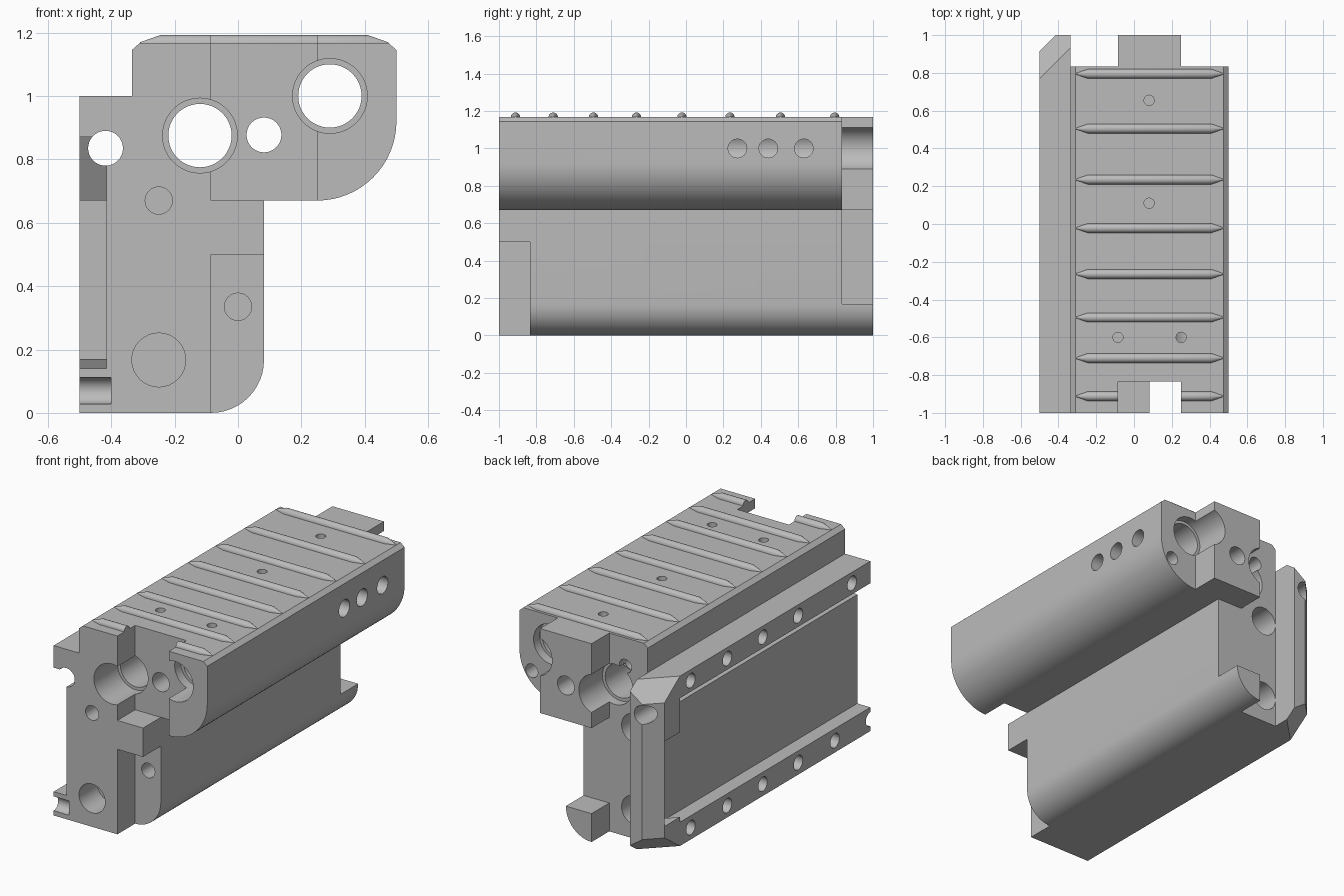
import bpy, bmesh, math
from mathutils import Vector

if "Cube" in bpy.data.objects:
    bpy.data.objects.remove(bpy.data.objects["Cube"], do_unlink=True)

grey = bpy.data.materials.new("plain_grey")
grey.use_nodes = True
grey.diffuse_color = (0.5, 0.5, 0.5, 1)
grey.node_tree.nodes["Principled BSDF"].inputs["Base Color"].default_value = (0.5, 0.5, 0.5, 1)

R = math.sqrt(0.5)
# Axis maps: two profile coordinates plus the extrusion coordinate
AXES = {
    "x": lambda a, b, t: (t, a, b),
    "y": lambda a, b, t: (a, t, b),
    "z": lambda a, b, t: (a, b, t),
    "corner": lambda a, b, t: ((t - a) * R, (t + a) * R, b),
}


def prism(name, points, lo, hi, axis):
    bm = bmesh.new()
    place = AXES[axis]
    face = bm.faces.new([bm.verts.new(place(a, b, lo)) for a, b in points])
    move = Vector(place(0, 0, hi)) - Vector(place(0, 0, lo))
    made = bmesh.ops.extrude_face_region(bm, geom=[face], use_keep_orig=True)
    new = [v for v in made["geom"] if isinstance(v, bmesh.types.BMVert)]
    bmesh.ops.translate(bm, vec=move, verts=new)
    bmesh.ops.recalc_face_normals(bm, faces=bm.faces)
    return finish(name, bm)


def finish(name, bm):
    mesh = bpy.data.meshes.new(name)
    bm.to_mesh(mesh)
    bm.free()
    mesh.materials.append(grey)
    obj = bpy.data.objects.new(name, mesh)
    bpy.context.collection.objects.link(obj)
    return obj


def arc(cx, cy, r, start, end, n):
    angles = [math.radians(start + (end - start) * i / n) for i in range(n + 1)]
    return [(cx + r * math.cos(t), cy + r * math.sin(t)) for t in angles]


def cut(cutter):
    cutter.hide_render = True
    mod = body.modifiers.new("cut", "BOOLEAN")
    mod.operation = "DIFFERENCE"
    mod.solver = "EXACT"
    mod.object = cutter
    bpy.context.view_layer.objects.active = body
    bpy.ops.object.modifier_apply(modifier=mod.name)
    bpy.data.objects.remove(cutter, do_unlink=True)


def cut_box(x0, x1, y0, y1, z0, z1):
    cut(prism("cutter", [(x0, y0), (x1, y0), (x1, y1), (x0, y1)], z0, z1, "z"))


def drill(a, b, r, lo, hi, axis, n=32):
    cut(prism("cutter", arc(a, b, r, 0, 360, n)[:-1], lo, hi, axis))


# Body: one long extrusion of the stepped, rounded outline
outline = [(-0.5, 0)] + arc(-0.085, 0.167, 0.167, -90, 0, 12)
outline += [(0.082, 0.67)] + arc(0.25, 0.92, 0.25, -90, 0, 16)
outline += [(0.5, 1.145), (0.475, 1.167), (-0.31, 1.167), (-0.335, 1.145), (-0.335, 1), (-0.5, 1)]
body = prism("body", outline, -1, 1, "y")

# Side channel between the rails, mitred at the back post
cut(prism("cutter", [(-0.7, -1.1), (-0.415, -1.1), (-0.415, 0.855), (-0.7, 0.57)], 0.14, 0.87, "z"))
cut_box(-0.6, -0.415, -1.2, 0.915, 0.17, 0.67)

# Back post: chamfered corner with sloped top and bottom
cut(prism("cutter", [(-0.6, 0.815), (-0.315, 1.1), (-0.6, 1.1)], -0.1, 1.1, "z"))
cut(prism("cutter", [(0.858, 1.04), (1.1, 0.798), (1.1, 1.04)], -1, 1, "corner"))
cut(prism("cutter", [(0.858, -0.04), (1.1, 0.202), (1.1, -0.04)], -1, 1, "corner"))

# Back end steps that leave the two tabs
cut_box(-0.335, -0.085, 0.835, 1.1, -0.1, 1.3)
cut_box(-0.1, 0.2, 0.835, 1.2, 0.167, 0.67)
cut_box(0.25, 0.6, 0.835, 1.1, 0.5, 1.3)

# Front end sockets
cut_box(-0.085, 0.25, -1.1, -0.835, 0.67, 1.3)
cut_box(-0.085, 0.2, -1.2, -0.835, -0.1, 0.5)

# Long bores, widened at both ends
for x, z in [(-0.12, 0.875), (0.29, 1.0)]:
    drill(x, z, 0.1, -1.3, 1.3, "y", 48)
    drill(x, z, 0.118, -1.2, -0.78, "y", 48)
    drill(x, z, 0.118, 0.78, 1.2, "y", 48)

# Through holes along the length
for x, z in [(0.082, 0.877), (-0.418, 0.835)]:
    drill(x, z, 0.055, -1.3, 1.3, "y")

# Blind holes in the front and back ends
for x, z, r in [(-0.25, 0.67, 0.043), (-0.25, 0.167, 0.085), (0, 0.335, 0.043)]:
    drill(x, z, r, -1.2, -0.65 if x == 0 else -0.83, "y")
for x, z, r in [(-0.25, 0.65, 0.085), (-0.25, 0.167, 0.085), (0.42, 0.81, 0.04), (-0.19, 1.0, 0.04)]:
    drill(x, z, r, 0.67, 0.9, "y")

# Cross holes along the side rails
for z, ys in [(0.935, (-0.83, -0.33, 0, 0.33, 0.67)), (0.07, (-1, -0.67, -0.33, 0, 0.33, 0.67))]:
    for y in ys:
        drill(y, z, 0.042, -0.6, -0.36 if z > 0.5 else -0.4, "x", 24)

# Round side holes and small top holes
for y in (0.275, 0.44, 0.63):
    drill(y, 1.0, 0.05, 0.3, 0.6, "x")
for x, y in [(0.08, 0.655), (0.08, 0.11), (-0.085, -0.6), (0.25, -0.6)]:
    drill(x, y, 0.027, 1.07, 1.3, "z", 24)


def ridge(name, y, stations):
    # Round bar on the top face; stations are (x, radius)
    bm = bmesh.new()
    rings = []
    for x, r in stations:
        rings.append([bm.verts.new((x, a, b)) for a, b in arc(y, 1.167, r, 0, 180, 12)])
    for p, q in zip(rings, rings[1:]):
        for i in range(len(p) - 1):
            bm.faces.new((p[i], p[i + 1], q[i + 1], q[i]))
        bm.faces.new((p[-1], p[0], q[0], q[-1]))
    bm.faces.new(rings[0])
    bm.faces.new(rings[-1])
    bmesh.ops.recalc_face_normals(bm, faces=bm.faces)
    return finish(name, bm)


# Top ridges with tapered ends; the foremost is split by the socket
LEFT, RIGHT = [(0.41, 0.025), (0.475, 0.002)], [(-0.31, 0.002), (-0.245, 0.025)]
parts = [body]
for i, y in enumerate((-0.71, -0.495, -0.265, -0.022, 0.235, 0.505, 0.795)):
    parts.append(ridge(f"top_ridge_{i + 1}", y, RIGHT + LEFT))
parts.append(ridge("front_ridge_right", -0.912, RIGHT + [(-0.085, 0.025)]))
parts.append(ridge("front_ridge_left", -0.912, [(0.25, 0.025)] + LEFT))

bpy.ops.object.select_all(action="DESELECT")
for part in parts:
    part.select_set(True)
bpy.context.view_layer.objects.active = body
bpy.ops.object.shade_smooth_by_angle(angle=math.radians(30))
